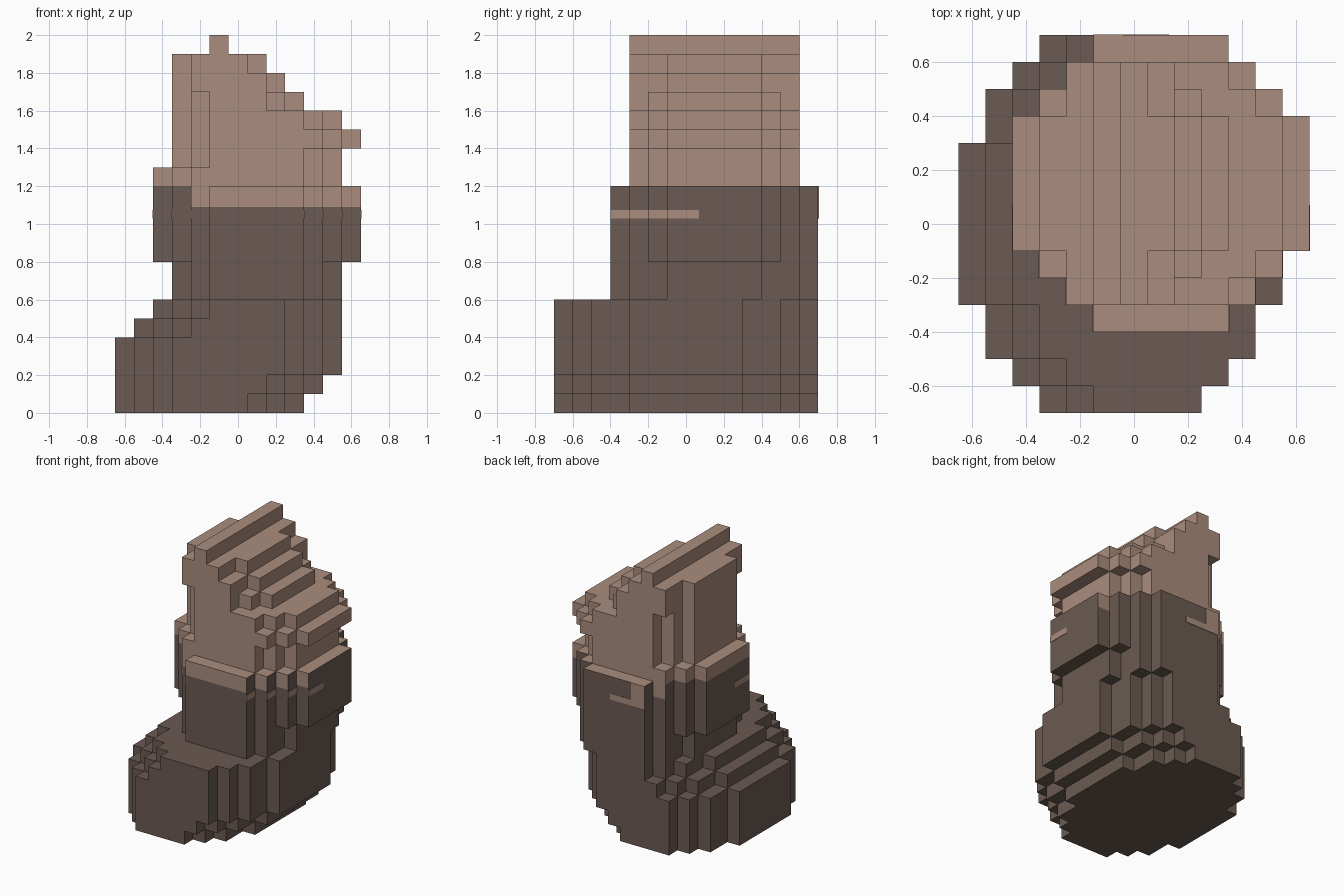
import bpy
import bmesh

cube = bpy.data.objects.get("Cube")
if cube:
    bpy.data.objects.remove(cube, do_unlink=True)


def make_material(name, rgb):
    mat = bpy.data.materials.new(name)
    mat.use_nodes = True
    mat.diffuse_color = (*rgb, 1)
    mat.node_tree.nodes["Principled BSDF"].inputs["Base Color"].default_value = (*rgb, 1)
    return mat


MATERIALS = [make_material("dark_brown", (0.147, 0.102, 0.084)),
             make_material("light_tan", (0.402, 0.262, 0.205))]
DARK, LIGHT = 0, 1


def stepped_outline(x_min, x_max, depths, insets, y_mid):
    """Rounded blocky outline: each deeper row is inset at both ends."""
    stair, last = [], 0
    for depth, inset in zip(depths, insets):
        if last:
            stair.append((inset, last))
        stair.append((inset, depth))
        last = depth
    right_back = [(x_max - i, y_mid + d) for i, d in stair]
    left_back = [(x_min + i, y_mid + d) for i, d in reversed(stair)]
    left_front = [(x_min + i, y_mid - d) for i, d in stair]
    right_front = [(x_max - i, y_mid - d) for i, d in reversed(stair)]
    points = right_back + left_back + left_front + right_front
    return [p for n, p in enumerate(points) if p != points[n - 1]]


def build(name, layers, y_mid, color_rule):
    """Stack flat slabs: (bottom, top, x_min, x_max, depths, insets)."""
    bm = bmesh.new()
    for z0, z1, x_min, x_max, depths, insets in layers:
        outline = stepped_outline(x_min, x_max, depths, insets, y_mid)
        floor = bm.faces.new([bm.verts.new((x, y, z0)) for x, y in outline])
        top = bmesh.ops.extrude_face_region(bm, geom=[floor], use_keep_orig=True)
        verts = [v for v in top["geom"] if isinstance(v, bmesh.types.BMVert)]
        bmesh.ops.translate(bm, verts=verts, vec=(0, 0, z1 - z0))
    bmesh.ops.recalc_face_normals(bm, faces=bm.faces)
    for face in bm.faces:
        face.material_index = color_rule(face)
    mesh = bpy.data.meshes.new(name)
    bm.to_mesh(mesh)
    bm.free()
    for mat in MATERIALS:
        mesh.materials.append(mat)
    obj = bpy.data.objects.new(name, mesh)
    bpy.context.collection.objects.link(obj)


def plate(name, low, high):
    """Thin light plate between two corners."""
    half = (high[1] - low[1]) / 2
    build(name, [(low[2], high[2], low[0], high[0], (half,), (0,))],
          (low[1] + high[1]) / 2, lambda face: LIGHT)


def collar_color(face):
    center, normal = face.calc_center_median(), face.normal
    if normal.z > 0.5:
        return LIGHT if center.z > 1.15 else DARK
    if center.z < 1.1:
        return DARK
    if normal.y < -0.5 and center.x > -0.25:
        return LIGHT
    if normal.y > 0.5 and (center.x > 0.55 or -0.25 < center.x < -0.15):
        return LIGHT
    return DARK


ROUND = (0, 0.1, 0.2, 0.3)
BLUNT = (0, 0.1, 0.1, 0.2)

# Wide foot, undercut on one side and stepped on the other
FOOT = (0.3, 0.5, 0.6, 0.7)
build("foot", [
    (0, 0.1, -0.65, 0.35, FOOT, ROUND),
    (0.1, 0.2, -0.65, 0.45, FOOT, ROUND),
    (0.2, 0.4, -0.65, 0.55, FOOT, ROUND),
    (0.4, 0.5, -0.55, 0.55, FOOT, ROUND),
    (0.5, 0.6, -0.45, 0.55, FOOT, ROUND),
], 0, lambda face: DARK)

# Ankle and overhanging collar with a light rim
COLLAR = (0.25, 0.35, 0.45, 0.55)
build("collar", [
    (0.6, 0.8, -0.35, 0.55, COLLAR, BLUNT),
    (0.8, 1.09, -0.45, 0.65, COLLAR, ROUND),
    (1.09, 1.2, -0.45, 0.65, COLLAR, ROUND),
], 0.15, collar_color)

# Narrower upper body stepping down from the ridge
BODY = COLLAR[:3]
build("upper_body", [
    (1.2, 1.3, -0.45, 0.55, BODY, ROUND),
    (1.3, 1.4, -0.35, 0.55, BODY, ROUND),
    (1.4, 1.5, -0.35, 0.65, BODY, ROUND),
    (1.5, 1.6, -0.35, 0.55, BODY, ROUND),
    (1.6, 1.7, -0.35, 0.35, BODY, ROUND),
    (1.7, 1.8, -0.35, 0.25, BODY, BLUNT),
    (1.8, 1.9, -0.35, 0.15, BODY, BLUNT),
    (1.9, 2.0, -0.15, -0.05, (0.45,), (0,)),
], 0.15, lambda face: LIGHT)

# Thin stripe wrapping the front steps of the collar on both sides
THIN = 0.003
STRIPE_LOW, STRIPE_HIGH = 1.03, 1.075
for step in range(4):
    y0 = -0.1 - 0.1 * step
    y1 = y0 + (0.17 if step == 0 else 0.1)
    reach = 0.55 - 0.1 * step
    for side, label in ((1, "left"), (-1, "right")):
        face_x = 0.1 + side * reach
        x0, x1 = sorted((face_x - side * THIN, face_x + side * THIN))
        plate(f"{label}_stripe_{step + 1}", (x0, y0, STRIPE_LOW), (x1, y1, STRIPE_HIGH))

# Hooked patch on the back of the collar
plate("back_hook_stripe", (-0.15, 0.7 - THIN, STRIPE_LOW), (0.13, 0.7 + THIN, STRIPE_HIGH))
plate("back_hook_patch", (-0.15, 0.7 - THIN, STRIPE_HIGH), (-0.04, 0.7 + THIN, 1.2))
